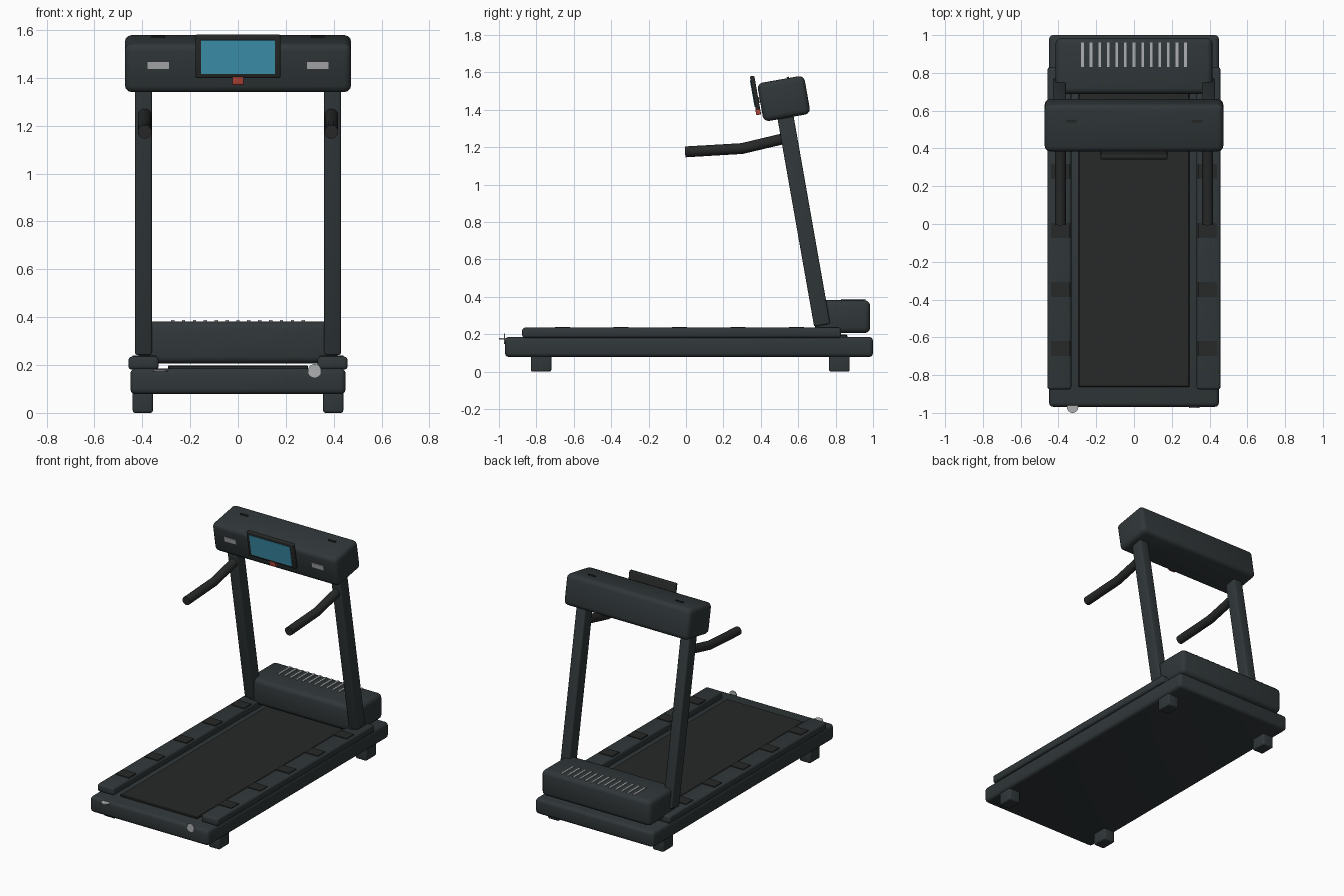
import bpy, bmesh, math
from mathutils import Matrix, Vector

if "Cube" in bpy.data.objects:
    bpy.data.objects.remove(bpy.data.objects["Cube"])

TILT = math.radians(10)


def material(name, rgb):
    m = bpy.data.materials.new(name)
    m.diffuse_color = (*rgb, 1)
    m.use_nodes = True
    m.node_tree.nodes["Principled BSDF"].inputs["Base Color"].default_value = m.diffuse_color
    return m


BODY = material("charcoal", (0.03, 0.038, 0.041))
RUBBER = material("rubber", (0.02, 0.022, 0.021))
METAL = material("light_grey", (0.42, 0.43, 0.44))
BLUE = material("screen_blue", (0.05, 0.31, 0.46))
RED = material("red", (0.45, 0.06, 0.04))


def finish(name, bm, mat):
    bmesh.ops.recalc_face_normals(bm, faces=bm.faces)
    me = bpy.data.meshes.new(name)
    bm.to_mesh(me)
    bm.free()
    ob = bpy.data.objects.new(name, me)
    bpy.context.collection.objects.link(ob)
    me.materials.append(mat)
    bpy.ops.object.select_all(action='DESELECT')
    ob.select_set(True)
    bpy.context.view_layer.objects.active = ob
    bpy.ops.object.shade_smooth_by_angle(angle=math.radians(35))
    return ob


def box(name, centre, size, mat=BODY, bevel=0.0, tilt=0.0, segments=3):
    bm = bmesh.new()
    bmesh.ops.create_cube(bm, size=1)
    bmesh.ops.scale(bm, vec=size, verts=bm.verts)
    if bevel:
        bmesh.ops.bevel(bm, geom=bm.edges[:], offset=bevel, segments=segments,
                        profile=0.5, affect='EDGES')
    bm.transform(Matrix.Translation(centre) @ Matrix.Rotation(tilt, 4, 'X'))
    return finish(name, bm, mat)


def disc(name, centre, radius, depth, mat, tilt):
    bm = bmesh.new()
    bmesh.ops.create_cone(bm, cap_ends=True, segments=24, radius1=radius,
                          radius2=radius, depth=depth)
    bm.transform(Matrix.Translation(centre) @ Matrix.Rotation(tilt, 4, 'X'))
    return finish(name, bm, mat)


def bar(name, x, path, radius, mat, sides=16):
    # round tube through (y, z) points, with mitred bends and flat caps
    pts = [Vector((x, y, z)) for y, z in path]
    bm = bmesh.new()
    rings = []
    for i, p in enumerate(pts):
        a = (p - pts[max(i - 1, 0)]).normalized()
        b = (pts[min(i + 1, len(pts) - 1)] - p).normalized()
        side = Vector((1, 0, 0))
        up = side.cross((a + b).normalized())
        rings.append([bm.verts.new(p + radius * (side * math.cos(t) + up * math.sin(t)))
                      for t in (2 * math.pi * k / sides for k in range(sides))])
    for r, s in zip(rings, rings[1:]):
        for k in range(sides):
            n = (k + 1) % sides
            bm.faces.new((r[k], r[n], s[n], s[k]))
    bm.faces.new(rings[0])
    bm.faces.new(rings[-1])
    return finish(name, bm, mat)


# Deck, belt and motor hood
box("deck", (0, 0.016, 0.132), (0.90, 1.968, 0.108), bevel=0.022)
box("running_belt", (0, 0.0, 0.187), (0.586, 1.725, 0.022), RUBBER, 0.004, segments=1)
box("motor_hood", (0, 0.837, 0.294), (0.83, 0.296, 0.176), bevel=0.03)
for i in range(13):
    box(f"hood_vent_{i + 1}", (-0.273 + i * 0.0455, 0.895, 0.382),
        (0.014, 0.13, 0.012), METAL)

# Mirrored parts
for side, s in (("left", -1), ("right", 1)):
    box(f"{side}_foot_rail", (s * 0.395, -0.023, 0.208), (0.126, 1.706, 0.054), bevel=0.014)
    for i in range(5):
        box(f"{side}_grip_pad_{i + 1}", (s * 0.39, -0.66 + i * 0.3125, 0.235),
            (0.1, 0.08, 0.01), RUBBER)
    for end, y in (("front", -0.775), ("rear", 0.82)):
        box(f"{side}_{end}_foot", (s * 0.398, y, 0.05), (0.084, 0.11, 0.1), bevel=0.01)
    box(f"{side}_upright", (s * 0.395, 0.629, 0.81), (0.07, 0.087, 1.14), bevel=0.008, tilt=TILT)
    bar(f"{side}_handle", s * 0.39, [(-0.005, 1.175), (0.30, 1.193), (0.54, 1.25)], 0.029, RUBBER)
    box(f"{side}_button", (s * 0.333, 0.395, 1.453), (0.093, 0.014, 0.034), METAL, tilt=TILT)
    box(f"{side}_console_slot", (s * 0.333, 0.545, 1.572), (0.055, 0.012, 0.008), RUBBER, tilt=TILT)

# Rear end roller caps
disc("left_roller_cap", (-0.325, -0.97, 0.176), 0.03, 0.006, METAL, 0)
disc("right_roller_cap", (0.32, -0.97, 0.176), 0.028, 0.006, METAL, math.pi / 2)

# Console with screen and safety key
box("console", (0, 0.523, 1.46), (0.946, 0.255, 0.208), bevel=0.03, tilt=TILT)
box("screen_bezel", (0, 0.369, 1.491), (0.354, 0.024, 0.182), RUBBER, 0.006, tilt=TILT)
box("screen", (0, 0.357, 1.487), (0.31, 0.006, 0.144), BLUE, tilt=TILT)
box("safety_key", (0, 0.386, 1.39), (0.048, 0.026, 0.034), RED, 0.003, tilt=TILT)
